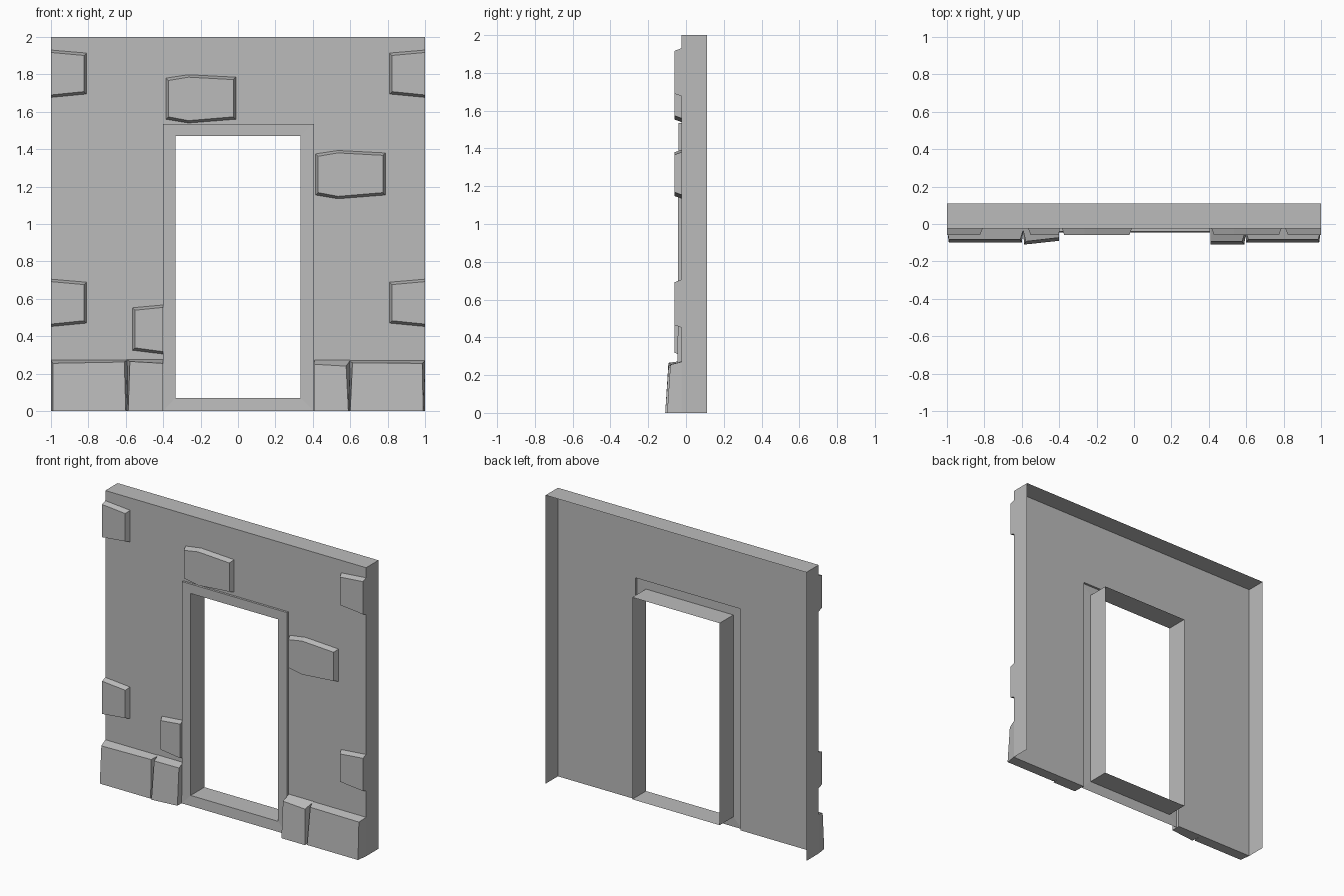
import bpy, bmesh

cube = bpy.data.objects.get("Cube")
if cube:
    bpy.data.objects.remove(cube)

stone_grey = bpy.data.materials.new("stone grey")
stone_grey.use_nodes = True
GREY = (0.5, 0.5, 0.5, 1)
stone_grey.diffuse_color = GREY
stone_grey.node_tree.nodes["Principled BSDF"].inputs["Base Color"].default_value = GREY

WALL, BACK, FRAME, FACE = -0.025, 0.11, -0.04, -0.06


def make(name, faces):
    """Build an object from faces given as lists of points."""
    bm = bmesh.new()
    for pts in faces:
        bm.faces.new([bm.verts.new(p) for p in pts])
    bmesh.ops.remove_doubles(bm, verts=bm.verts, dist=0.0001)
    bmesh.ops.recalc_face_normals(bm, faces=bm.faces)
    mesh = bpy.data.meshes.new(name)
    bm.to_mesh(mesh)
    bm.free()
    mesh.materials.append(stone_grey)
    obj = bpy.data.objects.new(name, mesh)
    bpy.context.collection.objects.link(obj)
    return obj


def strip(a, b, closed=False):
    """Quads joining two matching rows of points."""
    n = len(a)
    return [[a[i], a[(i + 1) % n], b[(i + 1) % n], b[i]]
            for i in range(n if closed else n - 1)]


def at(y, outline):
    return [(x, y, z) for x, z in outline]


def arch(l, r, top, bottom=0):
    return [(l, bottom), (l, top), (r, top), (r, bottom)]


# Open-backed wall: front skin with a doorway, plus side and top flanges
outer, door = arch(-1, 1, 2), arch(-0.4, 0.405, 1.535)
make("wall", strip(at(WALL, outer), at(WALL, door))
     + strip(at(WALL, outer), at(BACK, outer)))

# Door frame: raised lip, front band and deep reveal with a sill
inner = arch(-0.335, 0.335, 1.47, 0.07)
front = at(FRAME, door)
for i in (0, 3):
    front[i] = (front[i][0], FRAME - 0.005, 0)
make("door_frame", strip(at(WALL, door), front)
     + strip(front, at(FRAME, inner), True)
     + strip(at(FRAME, inner), at(BACK, inner), True))


def raised_stone(name, outline, flat_left=False, flat_right=False, inset=0.013):
    """Chamfered stone on the wall; a flat side is cut off square."""
    xs, zs = [p[0] for p in outline], [p[1] for p in outline]
    lo, hi, mid = min(xs), max(xs), (min(zs) + max(zs)) / 2
    cap = []
    for x, z in outline:
        nx = x
        if x == lo and not flat_left:
            nx += inset
        if x == hi and not flat_right:
            nx -= inset
        cap.append((nx, z + (inset if z < mid else -inset)))
    make(name, [at(FACE, cap)] + strip(at(WALL, outline), at(FACE, cap), True))


# Pointed stones around the doorway
for name, x, z in (("lintel_stone", -0.385, 1.54), ("jamb_stone", 0.415, 1.135)):
    raised_stone(name, [(x, z + 0.02), (x, z + 0.24), (x + 0.12, z + 0.258),
                        (x + 0.373, z + 0.245), (x + 0.373, z + 0.02), (x + 0.12, z)])
raised_stone("low_jamb_stone", [(-0.565, 0.325), (-0.565, 0.552),
                                (-0.402, 0.567), (-0.402, 0.305)], flat_right=True)

# Corner stones, flush with the wall ends
for side, s in (("left", 1), ("right", -1)):
    for level, z in (("lower", 0.452), ("upper", 1.677)):
        raised_stone(f"{level}_corner_stone_{side}",
                     [(s, z), (s, z + 0.253), (s * 0.81, z + 0.237), (s * 0.81, z + 0.018)],
                     flat_left=s < 0, flat_right=s > 0)


def base_stone(name, back, top, bottom, depth_l, depth_r, z_l, z_r, z_back):
    """Leaning footing block: x ranges at the wall, front top and front bottom."""
    skin = [(back[0], WALL, 0), (back[0], WALL, z_back),
            (back[1], WALL, z_back), (back[1], WALL, 0)]
    cap = [(bottom[0], -depth_l, 0), (top[0], 0.017 - depth_l, z_l),
           (top[1], 0.017 - depth_r, z_r), (bottom[1], -depth_r, 0)]
    make(name, [cap] + strip(skin, cap, True))


# Footing course
base_stone("wide_base_stone_right", (-1, -0.59), (-0.99, -0.608), (-0.99, -0.6),
           0.1, 0.1, 0.255, 0.262, 0.273)
base_stone("narrow_base_stone_right", (-0.595, -0.402), (-0.578, -0.402), (-0.587, -0.402),
           0.11, 0.09, 0.265, 0.255, 0.275)
base_stone("narrow_base_stone_left", (0.408, 0.6), (0.41, 0.578), (0.41, 0.59),
           0.11, 0.11, 0.25, 0.24, 0.272)
base_stone("wide_base_stone_left", (0.592, 1), (0.612, 0.985), (0.6, 0.99),
           0.1, 0.1, 0.258, 0.255, 0.27)
